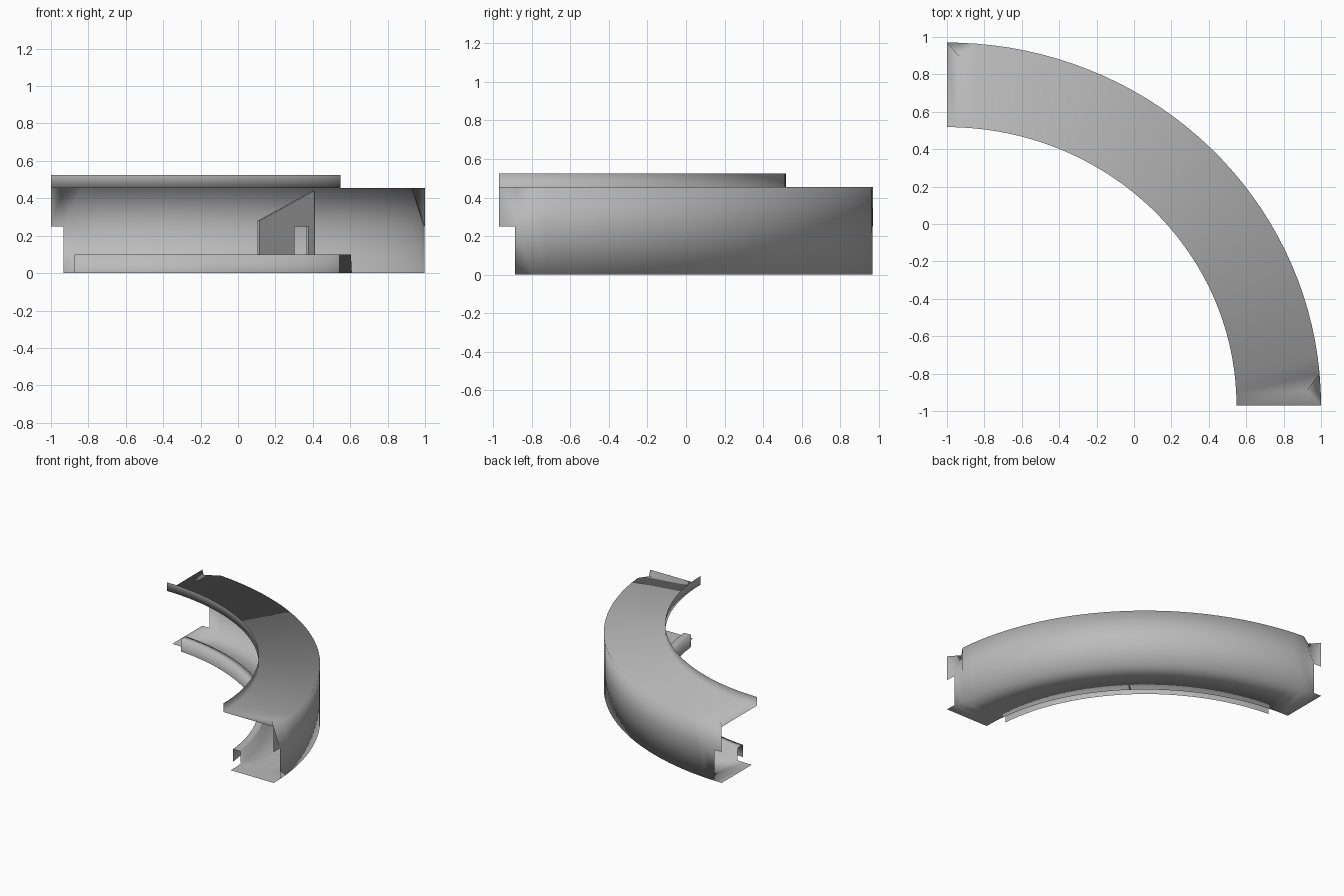
import bpy, bmesh
from math import sin, cos, pi

if "Cube" in bpy.data.objects:
    bpy.data.objects.remove(bpy.data.objects["Cube"])

INNER = 0.452

grey = bpy.data.materials.new("grey")
grey.diffuse_color = (0.5, 0.5, 0.5, 1)
grey.use_nodes = True
grey.node_tree.nodes["Principled BSDF"].inputs["Base Color"].default_value = grey.diffuse_color


def arc(t, d, z):
    """Point on the quarter curve: t = sweep angle, d = distance in from the outer edge."""
    return (-1 + (2 - d) * cos(t), -0.97 + (1.94 - d) * sin(t), z)


def finish(name, bm, smooth):
    me = bpy.data.meshes.new(name)
    bm.to_mesh(me)
    bm.free()
    for p in me.polygons:
        p.use_smooth = smooth
    me.materials.append(grey)
    ob = bpy.data.objects.new(name, me)
    bpy.context.collection.objects.link(ob)
    return ob


# Sweep angles: setback and plinth start at each end, even steps between
START, END = 0.088, pi / 2 - 0.082
STEPS = 32
angles = [0, 0.043]
angles += [START + (END - START) * i / STEPS for i in range(STEPS + 1)]
angles += [pi / 2 - 0.033, pi / 2]
LAST = len(angles) - 1


def section(i):
    """Counter cross-section: lip, top, apron, wall, floor, plinth channel."""
    tuck = 0.07 if i in (1, LAST - 1) else 0
    return [(INNER, 0.525), (INNER, 0.455), (tuck, 0.455), (0, 0.25), (0, 0),
            (0.385, 0), (0.39, 0.1), (INNER, 0.1), (INNER, 0)]


# Counter shell: one smooth sheet; wall and plinth stop short of the ends
bm = bmesh.new()
cols = [[bm.verts.new(arc(t, d, z)) for d, z in section(i)]
        for i, t in enumerate(angles)]
for i in range(LAST):
    from_end = min(i, LAST - 1 - i)
    for j in range(len(cols[0]) - 1):
        if (j == 3 and from_end < 1) or (j >= 5 and from_end < 2):
            continue
        a, b = cols[i], cols[i + 1]
        bm.faces.new((a[j], a[j + 1], b[j + 1], b[j]))
bmesh.ops.delete(bm, geom=[v for v in bm.verts if not v.link_faces], context='VERTS')
bm.normal_update()
# Countertop faces point up
top = max(bm.faces, key=lambda f: f.calc_center_median().z if abs(f.normal.z) > 0.9 else -1)
if top.normal.z < 0:
    bmesh.ops.reverse_faces(bm, faces=bm.faces)
finish("curved_counter", bm, True)

# Radial support bracket in the middle, with a cable opening by the wall
outline = [(0.43, 0.1), (0.43, 0.28), (0.015, 0.44), (0.015, 0), (0.06, 0),
           (0.06, 0.25), (0.165, 0.25), (0.165, 0), (0.385, 0), (0.385, 0.1)]
bm = bmesh.new()
bm.faces.new([bm.verts.new(arc(pi / 4, d, z)) for d, z in outline])
bracket = finish("support_bracket", bm, False)
solid = bracket.modifiers.new("thickness", 'SOLIDIFY')
solid.thickness = 0.016
solid.offset = 0
